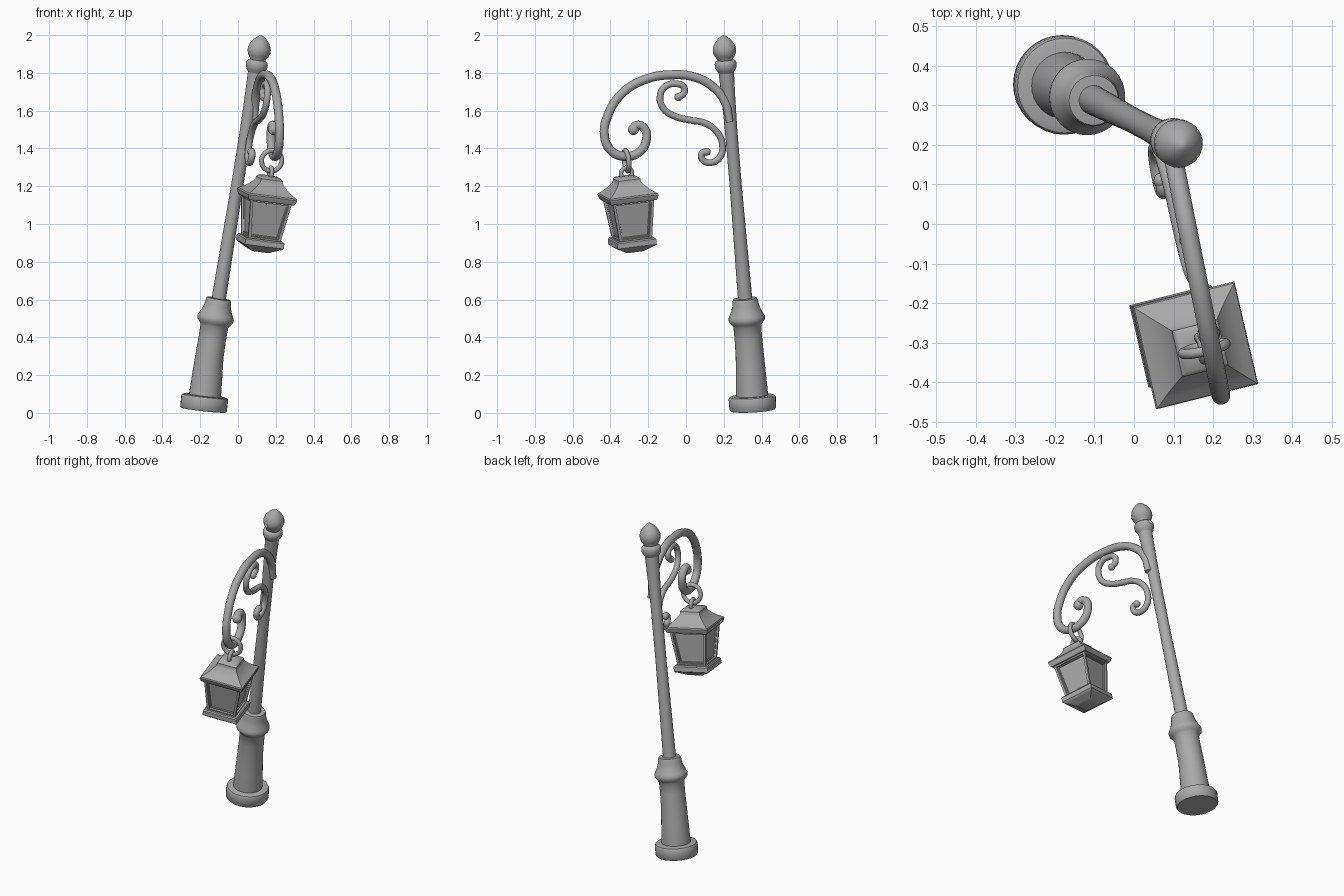
import bpy, bmesh, math
from mathutils import Vector, Matrix

if "Cube" in bpy.data.objects:
    bpy.data.objects.remove(bpy.data.objects["Cube"])

grey = bpy.data.materials.new("cast_grey")
grey.diffuse_color = (0.4, 0.4, 0.4, 1)
grey.use_nodes = True
grey.node_tree.nodes["Principled BSDF"].inputs["Base Color"].default_value = grey.diffuse_color


def finish(obj, angle=40):
    obj.data.materials.clear()
    obj.data.materials.append(grey)
    bpy.ops.object.select_all(action='DESELECT')
    obj.select_set(True)
    bpy.context.view_layer.objects.active = obj
    bpy.ops.object.shade_smooth_by_angle(angle=math.radians(angle))
    return obj


def loft(name, rings, angle=40):
    """Skin a list of rings (each a list of points) and cap both ends."""
    bm = bmesh.new()
    rows = [[bm.verts.new(p) for p in ring] for ring in rings]
    n = len(rows[0])
    for a, b in zip(rows, rows[1:]):
        for i in range(n):
            j = (i + 1) % n
            bm.faces.new((a[i], a[j], b[j], b[i]))
    bm.faces.new(rows[0][::-1])
    bm.faces.new(rows[-1])
    bmesh.ops.recalc_face_normals(bm, faces=bm.faces)
    me = bpy.data.meshes.new(name)
    bm.to_mesh(me)
    bm.free()
    obj = bpy.data.objects.new(name, me)
    bpy.context.collection.objects.link(obj)
    return finish(obj, angle)


def frame(origin, axis, spin=0.0):
    """Matrix whose local z runs along the leaning axis."""
    q = Vector((0, 0, 1)).rotation_difference(Vector(axis))
    return Matrix.Translation(origin) @ q.to_matrix().to_4x4() @ Matrix.Rotation(spin, 4, 'Z')


# Leaning pole: straight shaft that eases upright near the ground
def pole_centre(z):
    ease = max(0.0, 1 - z / 0.3)
    return Vector((-0.2 + 0.1625 * z + 0.015 * ease, 0.363 - 0.083 * z - 0.008 * ease, z))


def turned(name, profile, sides=32):
    rings = []
    for z, r in profile:
        m = frame(pole_centre(z), pole_centre(z + 0.01) - pole_centre(z - 0.01))
        rings.append([m @ Vector((r * math.cos(a), r * math.sin(a), 0))
                      for a in (2 * math.pi * i / sides for i in range(sides))])
    return loft(name, rings)


turned("base_disc", [(0.015, 0.118), (0.022, 0.124), (0.078, 0.125), (0.088, 0.12), (0.092, 0.108), (0.092, 0.06)])
turned("column", [(0.08, 0.085), (0.12, 0.084), (0.2, 0.08), (0.3, 0.075), (0.4, 0.073), (0.46, 0.074),
                  (0.475, 0.084), (0.488, 0.095), (0.505, 0.097), (0.52, 0.09), (0.545, 0.078),
                  (0.575, 0.069), (0.595, 0.067), (0.605, 0.063), (0.607, 0.035)])
turned("shaft", [(0.59, 0.038), (0.9, 0.035), (1.2, 0.032), (1.5, 0.033), (1.65, 0.036), (1.75, 0.039), (1.83, 0.042)])
turned("collar", [(1.8, 0.04), (1.815, 0.05), (1.83, 0.057), (1.85, 0.058), (1.862, 0.053), (1.87, 0.04)])
turned("finial", [(1.86, 0.04), (1.875, 0.043), (1.89, 0.053), (1.91, 0.061), (1.93, 0.061), (1.95, 0.054),
                  (1.97, 0.041), (1.985, 0.026), (1.995, 0.012), (1.999, 0.003)])


# Swept iron bars; points are (y, z) and x follows the leaning bracket plane
def bar(name, pts, radius, x_of, end_radius=(1.0, 1.0)):
    cu = bpy.data.curves.new(name, 'CURVE')
    cu.dimensions = '3D'
    cu.bevel_depth = radius
    cu.bevel_resolution = 4
    cu.resolution_u = 6
    cu.use_fill_caps = True
    sp = cu.splines.new('BEZIER')
    sp.bezier_points.add(len(pts) - 1)
    for bp, (y, z) in zip(sp.bezier_points, pts):
        bp.co = (x_of(y, z), y, z)
        bp.handle_left_type = bp.handle_right_type = 'AUTO'
    sp.bezier_points[0].radius, sp.bezier_points[-1].radius = end_radius
    obj = bpy.data.objects.new(name, cu)
    bpy.context.collection.objects.link(obj)
    bpy.ops.object.select_all(action='DESELECT')
    obj.select_set(True)
    bpy.context.view_layer.objects.active = obj
    bpy.ops.object.convert(target='MESH')
    return finish(bpy.context.view_layer.objects.active, 50)


def knob(name, loc, r):
    bpy.ops.mesh.primitive_uv_sphere_add(segments=16, ring_count=10, radius=r, location=loc)
    bpy.context.object.name = name
    finish(bpy.context.object)


def arm_x(y, z):
    return 0.133 - 0.2 * y


def scroll_x(y, z):
    return 0.133 - 0.2 * y + 0.12 * (z - 1.72)


arm = [(0.232, 1.54), (0.205, 1.65), (0.138, 1.73), (0.048, 1.777), (-0.074, 1.79), (-0.217, 1.765),
       (-0.34, 1.69), (-0.413, 1.577), (-0.432, 1.47), (-0.40, 1.392), (-0.328, 1.358), (-0.246, 1.382),
       (-0.21, 1.445), (-0.22, 1.505), (-0.262, 1.522), (-0.285, 1.497)]
bar("arm", arm, 0.024, arm_x, (0.8, 1.0))
knob("arm_tip", (arm_x(-0.278, 1.5), -0.278, 1.5), 0.029)

scroll = [(-0.04, 1.672), (-0.01, 1.695), (-0.014, 1.728), (-0.053, 1.742), (-0.106, 1.73), (-0.137, 1.678),
          (-0.118, 1.61), (-0.058, 1.57), (0.02, 1.55), (0.1, 1.534), (0.164, 1.487), (0.193, 1.418),
          (0.18, 1.355), (0.132, 1.325), (0.088, 1.34), (0.085, 1.375), (0.11, 1.382)]
bar("scroll", scroll, 0.018, scroll_x)
for n, (y, z) in (("scroll_top_tip", scroll[0]), ("scroll_low_tip", scroll[-1])):
    knob(n, (scroll_x(y, z), y, z), 0.021)


# Hanging links
def link(name, loc, major, minor, yaw):
    bpy.ops.mesh.primitive_torus_add(major_segments=32, minor_segments=12, major_radius=major, minor_radius=minor)
    obj = bpy.context.object
    obj.name = name
    obj.matrix_world = frame(loc, (0.15, -0.09, 1)) @ Matrix.Rotation(yaw, 4, 'Z') @ Matrix.Rotation(math.pi / 2, 4, 'X')
    finish(obj)


spin = math.radians(13.5)
link("chain_link", (0.178, -0.315, 1.335), 0.055, 0.013, spin)
link("lantern_loop", (0.172, -0.315, 1.268), 0.03, 0.012, spin + math.pi / 2)

# Square lantern, tilted like the pole
tilt = frame((0.155, -0.307, 1.157), (0.15, -0.09, 1), spin)


def square(name, profile):
    return loft(name, [[tilt @ Vector((sx * h, sy * h, z)) for sx, sy in ((-1, -1), (1, -1), (1, 1), (-1, 1))]
                       for z, h in profile], 35)


square("lantern_roof", [(-0.03, 0.105), (-0.03, 0.122), (-0.024, 0.128), (-0.002, 0.134), (0.006, 0.131),
                        (0.02, 0.108), (0.04, 0.086), (0.062, 0.066), (0.072, 0.061), (0.084, 0.06),
                        (0.094, 0.05), (0.1, 0.025)])
square("lantern_floor", [(-0.305, 0.045), (-0.296, 0.06), (-0.28, 0.09), (-0.274, 0.102), (-0.268, 0.107),
                         (-0.24, 0.106), (-0.233, 0.1), (-0.233, 0.06)])

# Lantern body: framed side panels with a stepped, sunken pane
body = square("lantern_body", [(-0.24, 0.088), (-0.025, 0.113)])
bm = bmesh.new()
bm.from_mesh(body.data)
up = tilt.to_3x3() @ Vector((0, 0, 1))
bm.normal_update()
sides = [f for f in bm.faces if abs(f.normal.dot(up)) < 0.5]
for thick, depth in ((0.02, 0), (0.002, -0.01), (0.008, 0), (0.002, -0.006)):
    bmesh.ops.inset_individual(bm, faces=sides, thickness=thick, depth=depth)
bm.to_mesh(body.data)
bm.free()
finish(body, 20)
